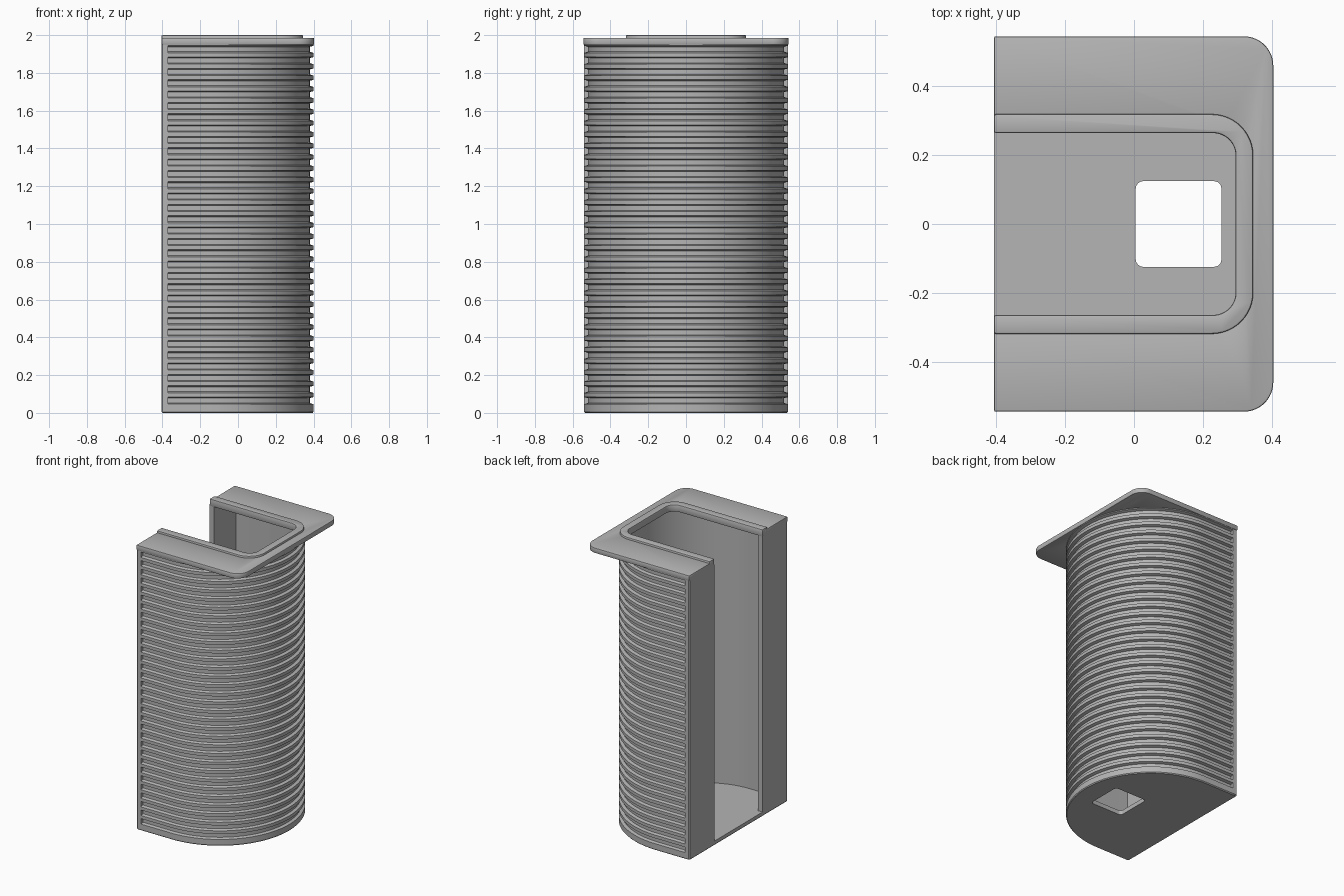
import bpy, bmesh, math

if "Cube" in bpy.data.objects:
    bpy.data.objects.remove(bpy.data.objects["Cube"])

GREY = bpy.data.materials.new("plain_grey")
GREY.diffuse_color = (0.46, 0.46, 0.46, 1)
GREY.use_nodes = True
GREY.node_tree.nodes["Principled BSDF"].inputs["Base Color"].default_value = GREY.diffuse_color

BACK, CX, R = -0.405, -0.14, 0.54      # flat back plane, arc centre, arc radius
MARGIN = -0.37                         # where the grooves stop / wall inner plane
FLOOR, FLANGE_Z, FLANGE_TOP, TOP = 0.03, 1.95, 1.986, 2.0


def make(name, bm):
    bmesh.ops.remove_doubles(bm, verts=bm.verts, dist=1e-5)
    bmesh.ops.recalc_face_normals(bm, faces=bm.faces)
    me = bpy.data.meshes.new(name)
    bm.to_mesh(me)
    bm.free()
    me.materials.append(GREY)
    ob = bpy.data.objects.new(name, me)
    bpy.context.collection.objects.link(ob)
    return ob


def loft(name, rings):
    """Closed solid through a stack of equal-length rings."""
    bm = bmesh.new()
    vs = [[bm.verts.new(p) for p in ring] for ring in rings]
    n = len(vs[0])
    for a, b in zip(vs, vs[1:]):
        for i in range(n):
            j = (i + 1) % n
            bm.faces.new((a[i], a[j], b[j], b[i]))
    bm.faces.new(vs[0][::-1])
    bm.faces.new(vs[-1])
    return make(name, bm)


def prism(name, pts, z0, z1):
    return loft(name, [[(x, y, z) for x, y in pts] for z in (z0, z1)])


def arc(cx, cy, r, a0, a1, n):
    return [(cx + r * math.cos(t), cy + r * math.sin(t))
            for t in (math.radians(a0 + (a1 - a0) * i / n) for i in range(n + 1))]


def u_outline(y, x, r):
    """Open U from the back edge round the two front corners."""
    return ([(BACK, -y)] + arc(x - r, -y + r, r, -90, 0, 12)
            + arc(x - r, y - r, r, 0, 90, 12) + [(BACK, y)])


def finish(ob, bevel=0.0):
    bpy.ops.object.select_all(action='DESELECT')
    ob.select_set(True)
    bpy.context.view_layer.objects.active = ob
    if bevel:
        m = ob.modifiers.new("edge", 'BEVEL')
        m.width, m.segments = bevel, 2
        m.limit_method, m.angle_limit = 'ANGLE', math.radians(40)
    for m in list(ob.modifiers):
        bpy.ops.object.modifier_apply(modifier=m.name)
    bpy.ops.object.shade_smooth_by_angle(angle=math.radians(30))


# Grooved D-shaped body
def body_ring(z, depth, scale=1.0):
    half = [(BACK, -R + 0.006), (BACK + 0.006, -R), (MARGIN, -R), (MARGIN, -R + depth)]
    mid = arc(CX, 0, R - depth, -90, 90, 64)
    pts = half + mid + [(x, -y) for x, y in reversed(half)]
    return [(x * scale, y * scale, z) for x, y in pts]


rings = [body_ring(0, 0, 0.988), body_ring(0.006, 0)]
for k in range(32):
    c = 0.065 + 0.06 * k
    for dz, d in ((-0.019, 0), (-0.017, 0.006), (-0.013, 0.02),
                  (0.013, 0.02), (0.017, 0.006), (0.019, 0)):
        rings.append(body_ring(c + dz, d))
rings.append(body_ring(FLANGE_Z + 0.01, 0))
body = loft("ribbed_body", rings)

# Cavity with the narrower slot through the back wall
inner = 0.505
key = ([(-0.5, -0.265), (MARGIN, -0.265), (MARGIN, -inner)]
       + arc(CX, 0, inner, -90, 90, 64)
       + [(MARGIN, inner), (MARGIN, 0.265), (-0.5, 0.265)])
cavity = prism("cavity_cutter", key, FLOOR, 2.1)

# Square drain hole with rounded corners
hole = []
for sx, sy, a in ((1, 1, 0), (-1, 1, 90), (-1, -1, 180), (1, -1, 270)):
    hole += arc(0.129 + sx * 0.102, sy * 0.102, 0.022, a, a + 90, 6)
drain = prism("hole_cutter", hole, -0.1, 0.2)

for cutter in (cavity, drain):
    m = body.modifiers.new(cutter.name, 'BOOLEAN')
    m.operation, m.solver, m.object = 'DIFFERENCE', 'EXACT', cutter
    cutter.hide_render = True
finish(body)
for cutter in (cavity, drain):
    bpy.data.objects.remove(cutter)

# Flat top flange and the raised lip around the opening
flange = prism("top_flange",
               u_outline(0.543, 0.403, 0.085) + u_outline(0.29, 0.32, 0.09)[::-1],
               FLANGE_Z, FLANGE_TOP)
finish(flange, 0.005)
lip = prism("opening_lip",
            u_outline(0.318, 0.345, 0.12) + u_outline(0.263, 0.294, 0.065)[::-1],
            FLANGE_Z, TOP)
finish(lip, 0.006)
